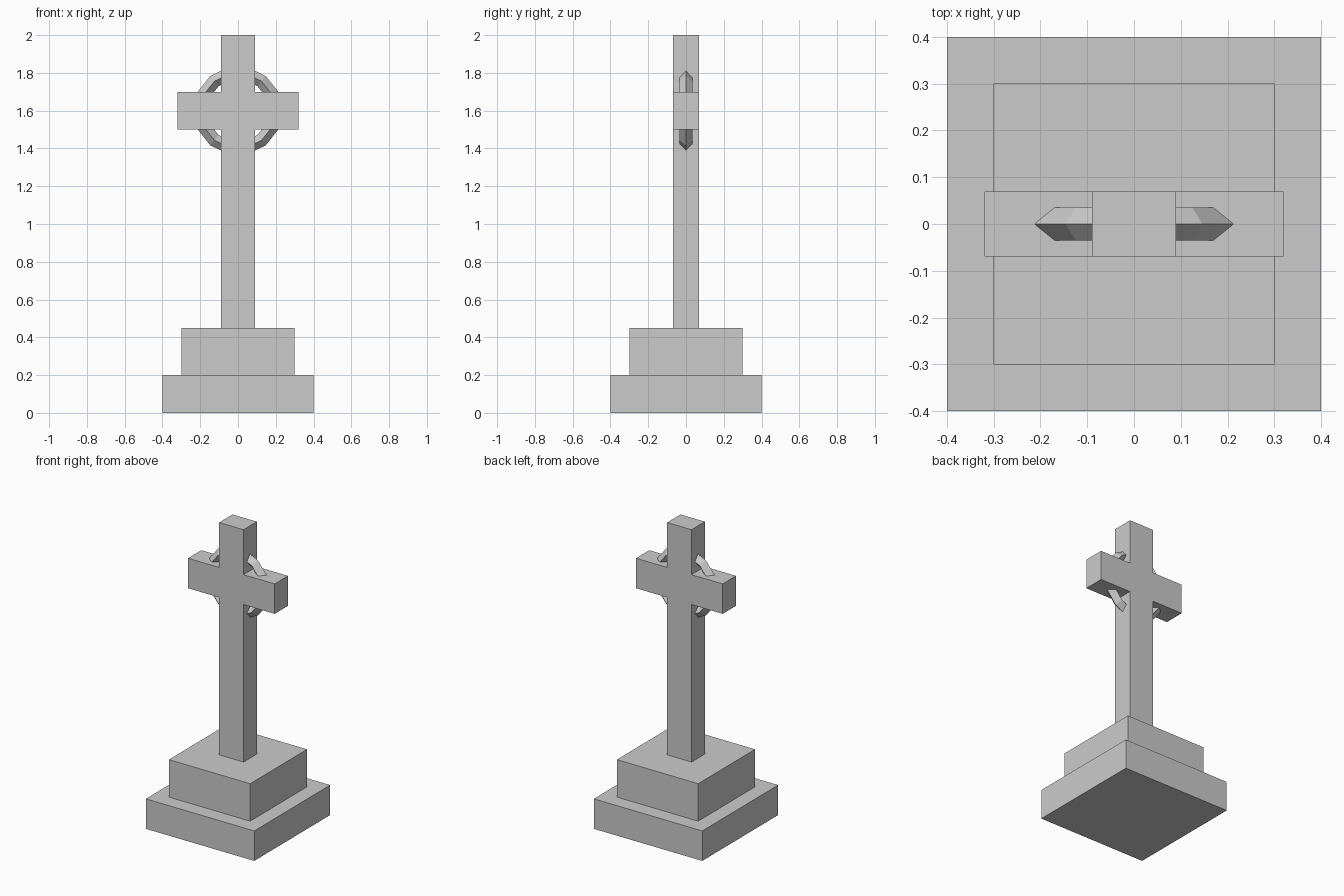
import bpy
from math import pi

if "Cube" in bpy.data.objects:
    bpy.data.objects.remove(bpy.data.objects["Cube"])


def box(name, size_x, size_y, z0, z1):
    bpy.ops.mesh.primitive_cube_add(size=1, location=(0, 0, (z0 + z1) / 2))
    ob = bpy.context.object
    ob.name = name
    ob.scale = (size_x, size_y, z1 - z0)
    bpy.ops.object.transform_apply(location=False, rotation=False, scale=True)
    return ob


# stepped plinth
box("lower_step", 0.80, 0.80, 0.00, 0.20)
box("upper_step", 0.60, 0.60, 0.20, 0.45)

# cross
box("shaft", 0.18, 0.14, 0.45, 2.00)
box("cross_arm", 0.64, 0.14, 1.50, 1.70)

# faceted ring with diamond section around the crossing
bpy.ops.mesh.primitive_torus_add(
    major_segments=14, minor_segments=4,
    major_radius=0.20, minor_radius=0.035,
    location=(0, 0, 1.6), rotation=(pi / 2, 0, 0))
bpy.context.object.name = "ring"
